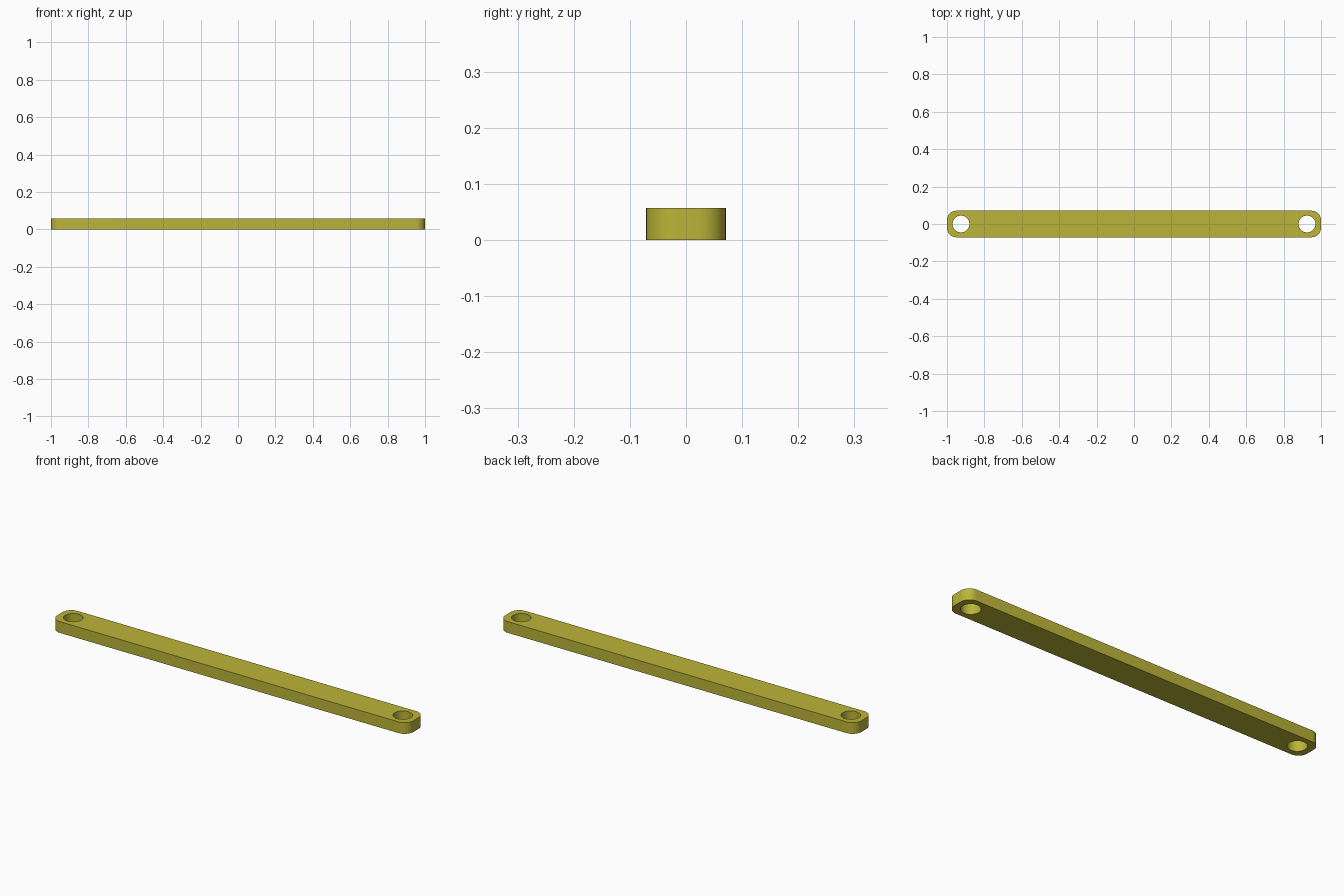
import bpy, bmesh
from mathutils import Matrix

if "Cube" in bpy.data.objects:
    bpy.data.objects.remove(bpy.data.objects["Cube"])

HALF_L, HALF_W, H = 1.0, 0.071, 0.057
CORNER_R, HOLE_X, HOLE_R = 0.05, 0.925, 0.045


def mesh_object(name, bm):
    mesh = bpy.data.meshes.new(name)
    bm.to_mesh(mesh)
    bm.free()
    obj = bpy.data.objects.new(name, mesh)
    bpy.context.collection.objects.link(obj)
    return obj


# Flat bar with rounded vertical corners
bm = bmesh.new()
bmesh.ops.create_cube(bm, size=1, matrix=Matrix.Translation((0, 0, H / 2))
                      @ Matrix.Diagonal((2 * HALF_L, 2 * HALF_W, H, 1)))
upright = [e for e in bm.edges if abs(e.verts[0].co.z - e.verts[1].co.z) > H / 2]
bmesh.ops.bevel(bm, geom=upright, offset=CORNER_R, segments=8, profile=0.5, affect='EDGES')
bar = mesh_object("link_bar", bm)

# Cutter for the pin hole at each end
bm = bmesh.new()
for side in (-1, 1):
    bmesh.ops.create_cone(bm, cap_ends=True, segments=32, radius1=HOLE_R, radius2=HOLE_R,
                          depth=4 * H, matrix=Matrix.Translation((side * HOLE_X, 0, H / 2)))
cutter = mesh_object("hole_cutter", bm)
cutter.hide_render = True

# Drill the holes, then drop the cutter
drill = bar.modifiers.new("pin_holes", 'BOOLEAN')
drill.operation = 'DIFFERENCE'
drill.solver = 'EXACT'
drill.object = cutter
bpy.context.view_layer.objects.active = bar
bar.select_set(True)
bpy.ops.object.modifier_apply(modifier=drill.name)
bpy.data.objects.remove(cutter)
bpy.ops.object.shade_smooth_by_angle()

# Olive yellow finish
paint = bpy.data.materials.new("olive_yellow")
paint.diffuse_color = (0.5, 0.46, 0.04, 1)
paint.use_nodes = True
paint.node_tree.nodes["Principled BSDF"].inputs["Base Color"].default_value = paint.diffuse_color
bar.data.materials.clear()
bar.data.materials.append(paint)
